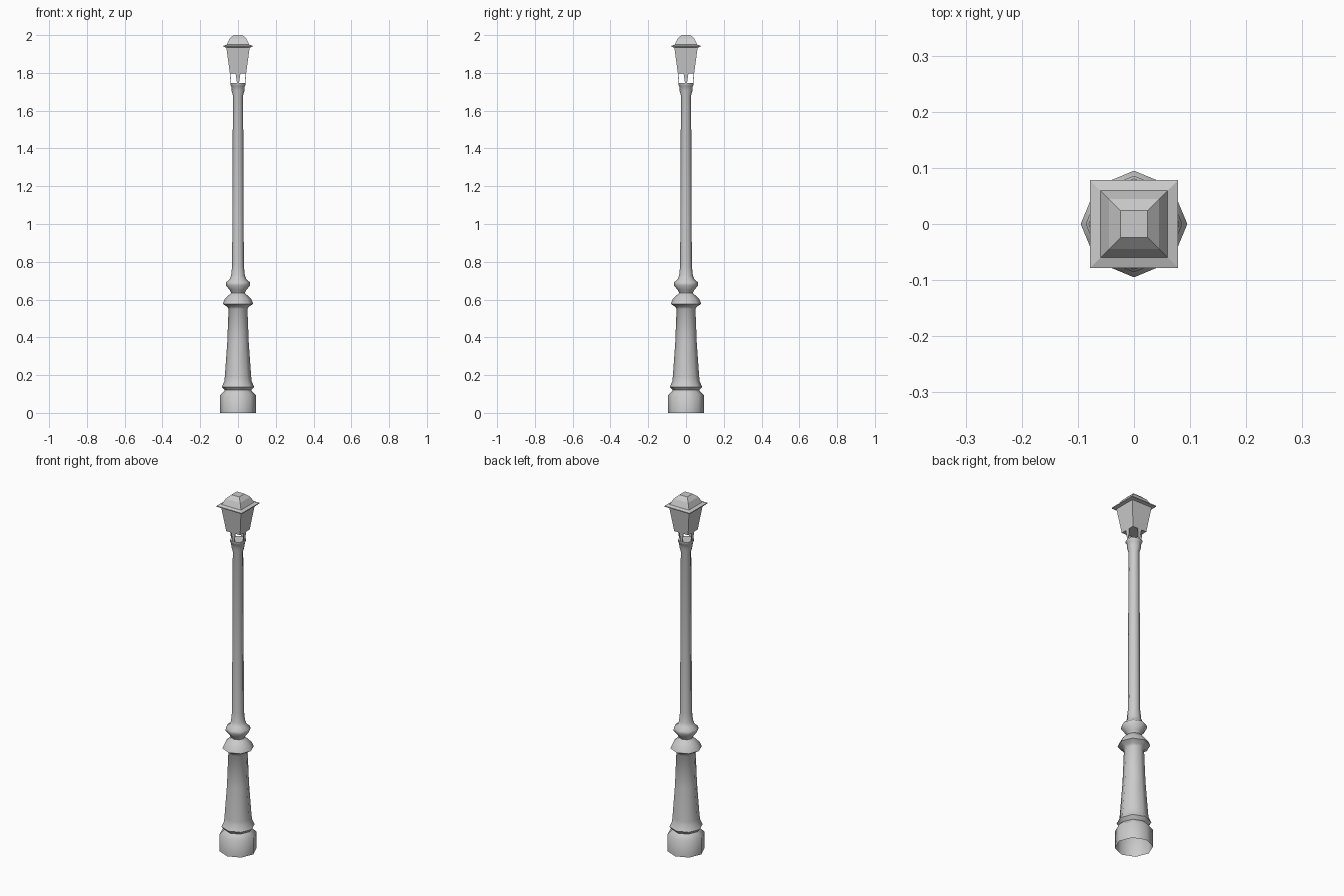
import bpy, bmesh, math
from math import radians

cube = bpy.data.objects.get("Cube")
if cube:
    bpy.data.objects.remove(cube, do_unlink=True)

grey = bpy.data.materials.new("painted grey metal")
grey.use_nodes = True
colour = (0.6, 0.6, 0.6, 1)
grey.diffuse_color = colour
grey.node_tree.nodes["Principled BSDF"].inputs["Base Color"].default_value = colour


def add_object(name, bm, smooth_angle=None):
    bmesh.ops.recalc_face_normals(bm, faces=bm.faces)
    mesh = bpy.data.meshes.new(name)
    bm.to_mesh(mesh)
    bm.free()
    mesh.materials.append(grey)
    obj = bpy.data.objects.new(name, mesh)
    bpy.context.collection.objects.link(obj)
    if smooth_angle:
        bpy.ops.object.select_all(action='DESELECT')
        obj.select_set(True)
        bpy.context.view_layer.objects.active = obj
        bpy.ops.object.shade_smooth_by_angle(angle=radians(smooth_angle))
    return obj


def stack(name, profile, sides, turn=0.0, cap_bottom=True, smooth_angle=None):
    """Join regular rings given as (corner radius, height) pairs."""
    bm = bmesh.new()
    rings = []
    for r, z in profile:
        angles = [turn + 2 * math.pi * i / sides for i in range(sides)]
        rings.append([bm.verts.new((r * math.cos(a), r * math.sin(a), z)) for a in angles])
    for low, high in zip(rings, rings[1:]):
        for i in range(sides):
            j = (i + 1) % sides
            bm.faces.new((low[i], low[j], high[j], high[i]))
    bm.faces.new(rings[-1])
    if cap_bottom:
        bm.faces.new(rings[0])
    return add_object(name, bm, smooth_angle)


def square_stack(name, profile):
    """Stack of squares given as (half width, height) pairs."""
    return stack(name, [(w * math.sqrt(2), z) for w, z in profile], 4, math.pi / 4)


# Eight-sided post: plinth, tapered base, two collars, shaft and flared cup
post = [(0.095, 0), (0.095, 0.095), (0.07, 0.12), (0.086, 0.138), (0.073, 0.165),
        (0.07, 0.19), (0.057, 0.37), (0.05, 0.55),
        (0.058, 0.563), (0.081, 0.577), (0.07, 0.602), (0.05, 0.622), (0.036, 0.635),
        (0.042, 0.648), (0.064, 0.675), (0.063, 0.692), (0.044, 0.707), (0.036, 0.73),
        (0.031, 0.78), (0.027, 1.68), (0.034, 1.705), (0.036, 1.73), (0.041, 1.736), (0.041, 1.747)]
stack("lamp_post", post, 8, cap_bottom=False, smooth_angle=50)

# Four thin tapered brackets carrying the lantern
for k, side in enumerate(("left", "back", "right", "front")):
    a = k * math.pi / 2
    bm = bmesh.new()
    layers = []
    for r, z, half in ((0.036, 1.742, 0.005), (0.040, 1.80, 0.013)):
        layers.append([bm.verts.new((x * math.cos(a) - y * math.sin(a),
                                     x * math.sin(a) + y * math.cos(a), z))
                       for x, y in ((r, -half), (r + 0.003, -half), (r + 0.003, half), (r, half))])
    for i in range(4):
        j = (i + 1) % 4
        bm.faces.new((layers[0][i], layers[0][j], layers[1][j], layers[1][i]))
    for layer in layers:
        bm.faces.new(layer)
    add_object(side + "_bracket", bm)

# Flat-sided lantern and stepped roof
square_stack("lantern_body", [(0.043, 1.797), (0.062, 1.937)])
square_stack("lantern_roof", [(0.062, 1.934), (0.078, 1.938), (0.078, 1.943),
                              (0.06, 1.949), (0.045, 1.98), (0.024, 2.0)])
